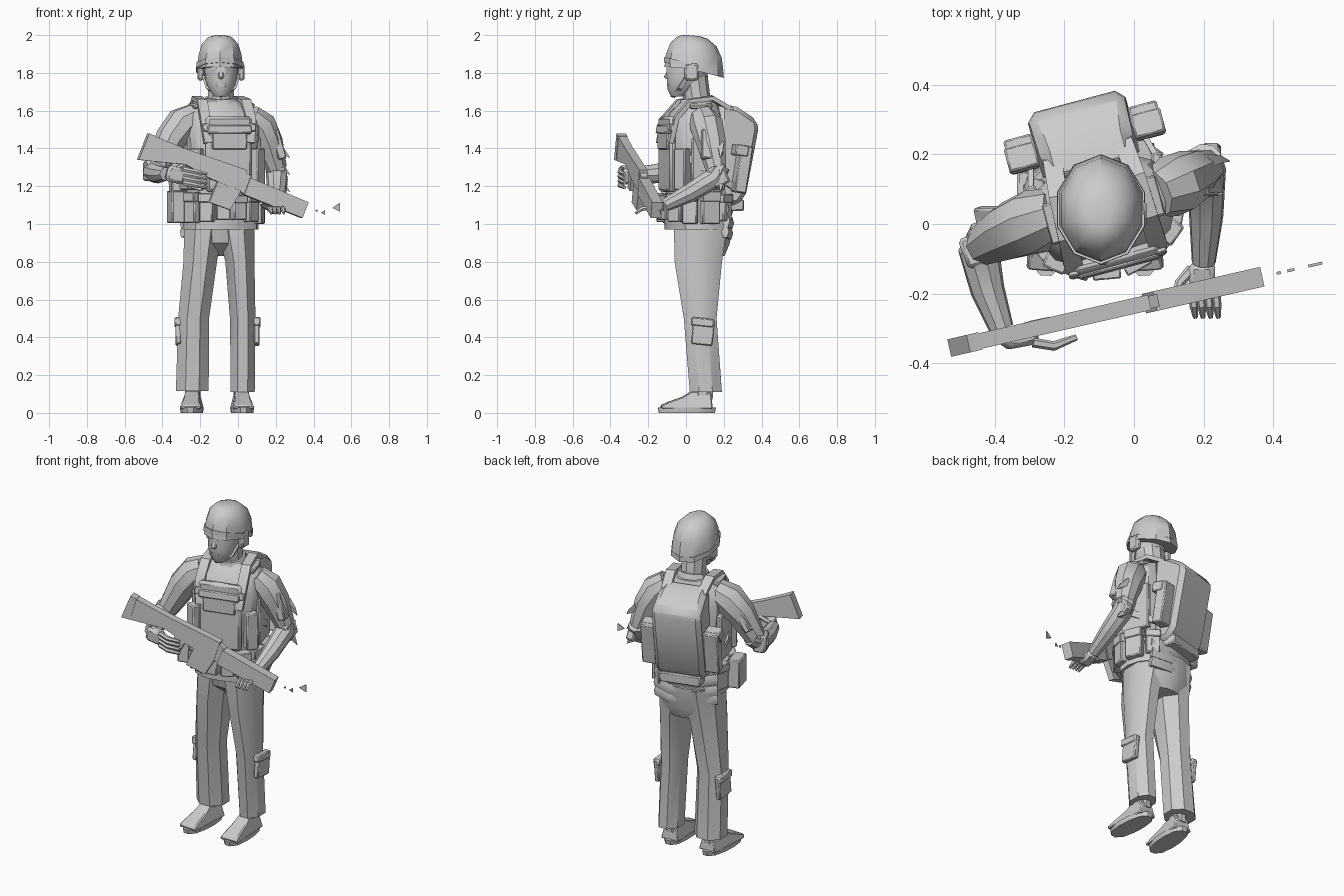
import bpy, bmesh
from math import sin, cos, pi, radians
from mathutils import Matrix, Vector

I = Matrix.Identity(4)
# upper body is twisted 15 degrees about the spine
U = Matrix.Translation((-0.09, 0.05, 0)) @ Matrix.Rotation(radians(15), 4, 'Z')


def make(name, verts, faces, M=I, bevel=0):
    me = bpy.data.meshes.new(name)
    me.from_pydata([tuple(M @ Vector(v)) for v in verts], [], faces)
    bm = bmesh.new()
    bm.from_mesh(me)
    bmesh.ops.recalc_face_normals(bm, faces=bm.faces)
    bm.to_mesh(me)
    bm.free()
    ob = bpy.data.objects.new(name, me)
    bpy.context.collection.objects.link(ob)
    if bevel:
        m = ob.modifiers.new("bevel", 'BEVEL')
        m.width, m.segments, m.limit_method = bevel, 1, 'ANGLE'
    return ob


def skin(name, rings, M=I, bevel=0):
    n, k = len(rings[0]), len(rings)
    faces = [(r*n+i, r*n+(i+1) % n, (r+1)*n+(i+1) % n, (r+1)*n+i)
             for r in range(k-1) for i in range(n)]
    faces += [tuple(range(n)), tuple(range((k-1)*n, k*n))]
    return make(name, [v for r in rings for v in r], faces, M, bevel)


def loft(name, secs, n=12, M=I, p=2.0, slope=0.0):
    """stack of horizontal superellipses (cx, cy, z, rx, ry)"""
    rings = []
    for cx, cy, z, rx, ry in secs:
        ring = []
        for i in range(n):
            a = 2*pi*(i+0.5)/n
            c, s = cos(a), sin(a)
            k = (abs(c)**p + abs(s)**p)**(-1/p)
            ring.append((cx+rx*c*k, cy+ry*s*k, z+slope*ry*s*k))
        rings.append(ring)
    return skin(name, rings, M)


def tube(name, pts, radii, n=8, ref=(0, 0, 1), M=I):
    """section (a, b) swept along points; a is measured along ref"""
    P, rings = [Vector(p) for p in pts], []
    for i, p in enumerate(P):
        t = (P[min(i+1, len(P)-1)] - P[max(i-1, 0)]).normalized()
        side = Vector(ref) - t*t.dot(Vector(ref))
        side.normalize()
        other = t.cross(side)
        a, b = radii[i] if isinstance(radii[i], tuple) else (radii[i],)*2
        f = 2**0.5 if n == 4 else 1
        rings.append([p + f*(side*a*cos(q) + other*b*sin(q))
                      for q in [2*pi*(j+0.5)/n for j in range(n)]])
    return skin(name, rings, M)


def box(name, c, s, rot=(0, 0, 0), M=I, bevel=0.006):
    R = Matrix.Translation(c)
    for ang, ax in zip(rot, 'XYZ'):
        R = R @ Matrix.Rotation(radians(ang), 4, ax)
    x, y, z = (v/2 for v in s)
    return skin(name, [[(-x, -y, h), (x, -y, h), (x, y, h), (-x, y, h)] for h in (-z, z)], M @ R, bevel)


def prism(name, pts, f, w, M=I, bevel=0):
    """2D outline mapped to 3D by f(a, b, offset), thickness w"""
    return skin(name, [[f(a, b, o) for a, b in pts] for o in (-w/2, w/2)], M, bevel)


# trousers, boots and knee pouches
loft("right_trouser_leg", [(-.242, .105, .115, .09, .088), (-.235, .075, .5, .085, .09),
                           (-.2, .065, .8, .092, .13), (-.18, .08, 1.02, .108, .15)], 8, p=2.6)
loft("left_trouser_leg", [(.025, .105, .11, .066, .088), (.025, .075, .5, .07, .09),
                          (.01, .065, .8, .08, .13), (-.015, .08, 1.02, .108, .15)], 8, p=2.6)
loft("trouser_seat", [(-.095, .12, .83, .1, .085), (-.095, .095, .9, .165, .14),
                      (-.095, .085, 1.03, .185, .16)], 12, p=2.6)
upper = [(-.13, .02), (-.135, .04), (-.09, .06), (-.02, .085), (.03, .115), (.13, .11), (.14, .02)]
for side, x, ang in (("right", -.245, -3), ("left", .022, 3)):
    M = Matrix.Translation((x, 0, 0)) @ Matrix.Rotation(radians(ang), 4, 'Z')
    prism(side+"_boot", upper, lambda a, b, o: (o*(1.1-b*4.5), a, b), .115, M, .006)
    loft(side+"_ankle", [(0, .085, .07, .042, .06), (0, .09, .16, .045, .06)], 8, M)
    loft(side+"_sole", [(0, .005, .0, .058, .15), (0, .005, .028, .062, .155)], 12, M, 2.6)
for side, x in (("right", -.315), ("left", .1)):
    box(side+"_knee_pouch", (x, .09, .43), (.03, .115, .14), (-6, 0, 0))
    box(side+"_knee_flap", (x, .088, .48), (.04, .12, .045), (-6, 0, 0))

# torso, skirt of the jacket and belt
loft("torso", [(0, 0, 1.0, .185, .15), (0, 0, 1.15, .18, .145), (0, -.01, 1.35, .19, .155),
               (0, -.01, 1.5, .205, .155), (0, .0, 1.59, .185, .125), (0, .02, 1.65, .1, .09)], 14, U, 2.5)
loft("jacket_skirt", [(0, .01, .97, .2, .165), (0, .0, 1.1, .195, .16)], 14, U, 2.5)
loft("belt", [(0, 0, 1.1, .202, .168), (0, 0, 1.155, .202, .168)], 14, U, 2.5)
loft("collar", [(-.09, .06, 1.61, .11, .1), (-.09, .055, 1.67, .085, .085)], 10, slope=.15)

# vest front: plate, chest pouch, flap, side magazine pouches
box("chest_plate", (0, -.153, 1.37), (.25, .04, .4), (0, 0, 0), U, .015)
box("chest_pouch", (0, -.168, 1.44), (.19, .03, .09), M=U)
box("chest_flap", (0, -.17, 1.5), (.24, .03, .045), (-8, 0, 0), U)
for s in (-1, 1):
    box("magazine_pouch", (s*.165, -.115, 1.29), (.07, .065, .22), (0, 0, s*40), U)
    box("vest_side_panel", (s*.185, .02, 1.32), (.03, .18, .28), M=U)
    # shoulder straps and pads
    tube("shoulder_strap", [(s*.11, -.168, 1.43), (s*.125, -.14, 1.56), (s*.12, -.06, 1.65),
                            (s*.115, .06, 1.665), (s*.105, .16, 1.61), (s*.1, .2, 1.5)],
         [(.027, .012)]*6, 4, (1, 0, 0), U)
    box("shoulder_pad", (s*.13, -.01, 1.635), (.075, .12, .03), (0, s*22, 0), U)
    box("strap_buckle", (s*.12, -.165, 1.51), (.05, .02, .04), (-12, 0, 0), U, .004)
    # pack side pockets and lower strap
    box("pack_side_pouch", (s*.185, .205, 1.29), (.085, .065, .25), (-9, 0, 0), U, .006)
    box("pack_side_flap", (s*.187, .195, 1.39), (.09, .072, .06), (-9, 0, 0), U)
    tube("lower_pack_strap", [(s*.17, -.1, 1.36), (s*.205, .02, 1.28), (s*.17, .16, 1.2)],
         [(.018, .008)]*3, 4, (0, 0, 1), U)

# belt pouches placed around the waist
for a, w, h in ((-62, .09, .16), (-34, .075, .15), (-10, .075, .13), (14, .075, .13), (38, .08, .15),
                (64, .08, .17), (98, .1, .17), (-118, .09, .15), (130, .08, .14)):
    q = radians(a)
    c = (.207*sin(q), -.178*cos(q), 1.085)
    box("belt_pouch", c, (w, .05, h), (0, 0, a), U)
    box("belt_pouch_flap", (c[0]*1.02, c[1]*1.02, 1.085+h*.36), (w+.006, .054, h*.32), (0, 0, a), U, .004)
box("hip_pouch", (-.25, -.01, 1.09), (.07, .12, .17), M=U)
for z, v in ((1.08, .165), (1.015, .17), (.96, .165)):  # folds of the jacket at the back
    tube("rear_waist_fold", [(-.18, v-.05, z), (-.08, v, z-.01), (.08, v, z-.01), (.18, v-.05, z)],
         [(.036, .02)]*4, 6, (0, 0, 1), U)

# backpack
prism("backpack", [(.1, 1.1), (.2, 1.1), (.245, 1.16), (.312, 1.5), (.305, 1.55), (.2, 1.62), (.1, 1.64)],
      lambda a, b, o: (o*(1 if b < 1.58 else .9), a, b), .29, U, .025)
box("pack_lower_pocket", (0, .17, 1.1), (.24, .13, .06), M=U)

# arms: sleeves, forearms, arm pouches
tube("right_upper_sleeve", [(-.22, .03, 1.57), (-.29, .005, 1.53), (-.355, -.02, 1.45), (-.43, -.06, 1.3)],
     [.075, .095, .085, .06], 9)
tube("right_forearm", [(-.42, -.03, 1.32), (-.445, -.08, 1.275), (-.42, -.19, 1.265), (-.38, -.3, 1.265)],
     [.055, .06, .05, .036], 9)
box("right_elbow_pad", (-.455, -.075, 1.28), (.075, .09, .105), (0, 0, 20), bevel=.01)
box("right_arm_pouch", (-.4, .0, 1.43), (.035, .1, .14), (0, 35, 15))
tube("left_upper_sleeve", [(.06, .085, 1.57), (.115, .11, 1.52), (.16, .135, 1.43), (.205, .16, 1.29)],
     [.07, .09, .08, .056], 9, (0, 1, 0))
tube("left_forearm", [(.2, .185, 1.31), (.207, .15, 1.245), (.207, .02, 1.165), (.2, -.11, 1.1)],
     [.052, .058, .05, .035], 9)
box("left_elbow_pad", (.222, .17, 1.26), (.055, .09, .12), (25, 0, 0), bevel=.01)
box("left_arm_pouch", (.208, .125, 1.42), (.045, .09, .16), (0, -16, 10))
for z in (1.2, 1.29, 1.38):  # loose cloth points behind the left arm
    tube("cloth_tip", [(.2, .18, z+.04), (.245, .185, z), (.275, .18, z-.03)], [(.02, .02), (.012, .01), .001], 4)

# hands and fingers
box("right_palm", (-.33, -.325, 1.26), (.1, .055, .085), (0, 15, 10), bevel=.015)
box("left_palm", (.195, -.16, 1.085), (.075, .1, .045), (15, 0, 0), bevel=.014)
for i in range(4):
    z = 1.29-i*.024
    tube("right_finger", [(-.29, -.34, z), (-.23, -.35, z-.012), (-.165, -.325, z-.025)], [.014, .014, .009], 6)
    x = .168+i*.022
    tube("left_finger", [(x, -.19, 1.085), (x+.004, -.235, 1.08), (x+.008, -.268, 1.055)], [.014, .013, .007], 6)
tube("right_thumb", [(-.35, -.31, 1.28), (-.29, -.29, 1.31), (-.24, -.275, 1.3)], [.015, .014, .009], 6)
tube("left_thumb", [(.165, -.13, 1.085), (.13, -.17, 1.1), (.12, -.21, 1.11)], [.016, .014, .009], 6)


# rifle: outlines in x-z, swung slightly away from the chest
def gun(a, b, o):
    return (a-.22*o, -.235+.228*a+o, b)


prism("rifle_stock", [(-.475, 1.48), (-.44, 1.465), (-.48, 1.335), (-.53, 1.34)], gun, .05)
prism("rifle_receiver", [(-.45, 1.468), (-.3, 1.405), (.045, 1.285), (.01, 1.175), (-.15, 1.24),
                         (-.28, 1.315), (-.39, 1.325), (-.49, 1.335)], gun, .044)
prism("rifle_magazine", [(-.11, 1.225), (-.155, 1.115), (-.045, 1.075), (.015, 1.18), (-.04, 1.22)], gun, .035)
prism("rifle_grip", [(-.22, 1.28), (-.25, 1.19), (-.2, 1.175), (-.16, 1.25)], gun, .035)
prism("rifle_coupling", [(.02, 1.285), (.07, 1.25), (.04, 1.15), (.0, 1.18)], gun, .036)
prism("rifle_barrel_housing", [(.06, 1.245), (.368, 1.115), (.336, 1.032), (.028, 1.155)], gun, .056)
for x, z, r in ((.415, 1.07, .006), (.45, 1.06, .01), (.52, 1.085, .02)):  # muzzle flecks
    prism("muzzle_fleck", [(x-r, z), (x+r, z-r), (x+r, z+r*1.3)], gun, .008)

# neck, head and face
tube("neck", [(-.09, .07, 1.58), (-.09, .055, 1.68), (-.09, .04, 1.78)], [.08, .072, .075], 10, (1, 0, 0))
loft("head", [(-.09, -.045, 1.675, .035, .035), (-.09, -.025, 1.71, .065, .075), (-.09, .0, 1.76, .085, .105),
              (-.09, .015, 1.83, .092, .122), (-.09, .03, 1.9, .092, .125)], 12)
prism("nose", [(-.09, 1.825), (-.12, 1.775), (-.09, 1.765)], lambda a, b, o: (-.09+o, a, b), .03, bevel=.006)
box("mouth", (-.09, -.088, 1.735), (.055, .025, .018), bevel=.005)
for s in (-1, 1):
    box("ear_cup", (-.09+s*.108, .03, 1.805), (.035, .075, .09), bevel=.01)
    tube("chin_strap", [(-.09+s*.1, .02, 1.8), (-.09+s*.073, -.03, 1.72), (-.09, -.07, 1.675)],
         [(.012, .006)]*3, 4, (0, 1, 0))

# helmet shell and brim
loft("helmet_shell", [(-.095, .042, 1.82, .128, .156), (-.095, .042, 1.89, .12, .148),
                      (-.095, .04, 1.95, .102, .122), (-.095, .035, 1.988, .065, .078),
                      (-.095, .03, 1.998, .03, .04)], 10, slope=-.08)
loft("helmet_brim", [(-.095, .042, 1.815, .133, .158), (-.095, .042, 1.845, .131, .157)], 10, slope=-.26)

# soft shading with crisp edges
bpy.ops.object.select_all(action='SELECT')
bpy.context.view_layer.objects.active = bpy.data.objects["torso"]
bpy.ops.object.shade_smooth_by_angle(angle=radians(35))
